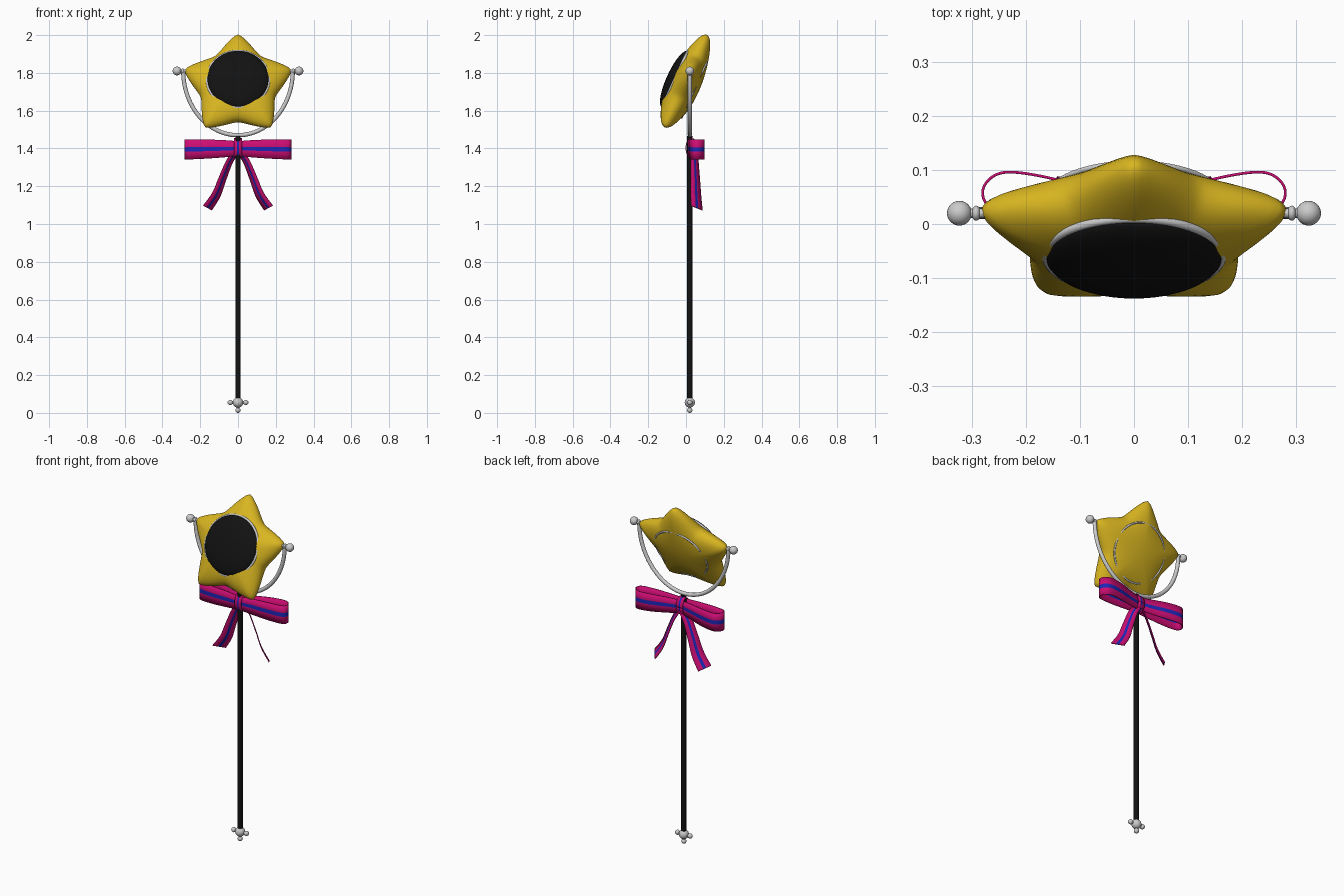
import bpy, bmesh
from math import sin, cos, pi, radians, sqrt, atan2
from mathutils import Vector, Matrix

if "Cube" in bpy.data.objects:
    bpy.data.objects.remove(bpy.data.objects["Cube"])


def material(name, rgb):
    m = bpy.data.materials.new(name)
    m.diffuse_color = (*rgb, 1)
    m.use_nodes = True
    m.node_tree.nodes["Principled BSDF"].inputs["Base Color"].default_value = m.diffuse_color
    return m


GOLD = material("gold", (0.70, 0.47, 0.015))
BLACK = material("black", (0.006, 0.006, 0.006))
PINK = material("pink", (0.60, 0.004, 0.17))
BLUE = material("blue", (0.012, 0.02, 0.48))

PY = 0.02                                    # depth of pole and yoke
TILT = Matrix.Translation((0, -0.012, 1.732)) @ Matrix.Rotation(radians(65.5), 4, 'X')


def finish(name, bm, mats=(), matrix=None):
    bmesh.ops.recalc_face_normals(bm, faces=bm.faces)
    for f in bm.faces:
        f.smooth = True
    me = bpy.data.meshes.new(name)
    bm.to_mesh(me)
    bm.free()
    for m in mats:
        me.materials.append(m)
    ob = bpy.data.objects.new(name, me)
    bpy.context.collection.objects.link(ob)
    if matrix:
        ob.matrix_world = matrix
    return ob


def ball(name, loc, r, scale=(1, 1, 1)):
    bm = bmesh.new()
    bmesh.ops.create_uvsphere(bm, u_segments=24, v_segments=14, radius=r)
    bmesh.ops.scale(bm, vec=scale, verts=bm.verts)
    bmesh.ops.translate(bm, vec=loc, verts=bm.verts)
    return finish(name, bm)


def tube(name, pts, r, mats=(), closed=False, matrix=None):
    cu = bpy.data.curves.new(name, 'CURVE')
    cu.dimensions = '3D'
    cu.bevel_depth, cu.bevel_resolution, cu.use_fill_caps = r, 4, True
    sp = cu.splines.new('POLY')
    sp.points.add(len(pts) - 1)
    for p, c in zip(sp.points, pts):
        p.co = (*c, 1)
    sp.use_cyclic_u = closed
    for m in mats:
        cu.materials.append(m)
    ob = bpy.data.objects.new(name, cu)
    bpy.context.collection.objects.link(ob)
    if matrix:
        ob.matrix_world = matrix
    return ob


def smooth_path(pts, n=8):
    """Catmull-Rom through points of any dimension."""
    p = [Vector(q) for q in [pts[0]] + pts + [pts[-1]]]
    out = []
    for a, b, c, d in zip(p, p[1:], p[2:], p[3:]):
        for i in range(n):
            t = i / n
            out.append((b * 2 + (c - a) * t + (a * 2 - b * 5 + c * 4 - d) * t * t
                        + (b * 3 - a - c * 3 + d) * t ** 3) / 2)
    return out + [p[-1]]


def ribbon(name, path, sides):
    """Striped band: three strips, the middle one blue."""
    bm = bmesh.new()
    rows = [[bm.verts.new(p + w * k) for k in (-1, -0.22, 0.22, 1)]
            for p, w in zip(path, sides)]
    for a, b in zip(rows, rows[1:]):
        for k in range(3):
            bm.faces.new((a[k], a[k + 1], b[k + 1], b[k])).material_index = int(k == 1)
    ob = finish(name, bm, (PINK, BLUE))
    mod = ob.modifiers.new("thickness", 'SOLIDIFY')
    mod.thickness, mod.offset = 0.005, 0
    return ob


# Puffy star: nested outlines, round in the middle and star shaped at the rim
def star_radius(a):
    step = pi / 5
    t = abs(((a - pi / 2 + step) % (2 * step)) - step) / step
    t = (sqrt(t * t + 0.003) - sqrt(0.003)) / (sqrt(1.003) - sqrt(0.003))
    return 0.208 + 0.088 * (1 - t) ** 1.7


SEG, RINGS = 120, 16
bm = bmesh.new()
loops = []
for j in range(1, 2 * RINGS):
    q = pi * j / (2 * RINGS)
    s, z = sin(q), 0.085 * cos(q)
    w = s * s
    loops.append([bm.verts.new((s * (w * star_radius(a) + (1 - w) * 0.238) * cos(a),
                                s * (w * star_radius(a) + (1 - w) * 0.238) * sin(a), z))
                  for a in (2 * pi * i / SEG for i in range(SEG))])
for a, b in zip(loops, loops[1:]):
    for i in range(SEG):
        bm.faces.new((a[i], a[i - 1], b[i - 1], b[i]))
for lp, z in ((loops[0], 0.085), (loops[-1], -0.085)):
    c = bm.verts.new((0, 0, z))
    for i in range(SEG):
        bm.faces.new((c, lp[i - 1], lp[i]))
finish("star_body", bm, (GOLD,), TILT)

# Dark domed face with its rim, and the thin rim on the back
bm = bmesh.new()
bmesh.ops.create_uvsphere(bm, u_segments=64, v_segments=24, radius=1)
bmesh.ops.scale(bm, vec=(0.163, 0.163, 0.043), verts=bm.verts)
bmesh.ops.translate(bm, vec=(0, 0.012, 0.058), verts=bm.verts)
finish("face_dome", bm, (BLACK,), TILT)


def circle(r, v, z):
    return [(r * cos(2 * pi * i / 72), v + r * sin(2 * pi * i / 72), z) for i in range(72)]


tube("face_rim", circle(0.163, 0.012, 0.056), 0.008, closed=True, matrix=TILT)
tube("back_rim", circle(0.163, 0.005, -0.060), 0.005, closed=True, matrix=TILT)

# Yoke holding the star, with pivots and end balls
tube("yoke", [(0.29 * cos(pi + pi * i / 48), PY, 1.81 + 0.34 * sin(pi + pi * i / 48))
              for i in range(49)], 0.011)
for side, sx in (("left", -1), ("right", 1)):
    tube("pivot_" + side, [(sx * 0.26, PY, 1.81), (sx * 0.32, PY, 1.81)], 0.009)
    ball("pivot_collar_" + side, (sx * 0.292, PY, 1.81), 0.014, (0.6, 1, 1))
    ball("pivot_ball_" + side, (sx * 0.323, PY, 1.81), 0.023)

# Pole and finial
tube("pole", [(0, PY, 0.06), (0, PY, 1.465)], 0.0145, (BLACK,))
ball("finial_ball", (0, PY, 0.055), 0.027)
for name, d in (("left", (-1, 0, 0)), ("right", (1, 0, 0)), ("bottom", (0, 0, -1))):
    c = Vector((0, PY, 0.055))
    tube("finial_stem_" + name, [c, c + Vector(d) * 0.04], 0.007)
    ball("finial_bead_" + name, c + Vector(d) * 0.041, 0.014)

# Bow loops and tails, mirrored left and right
LOOP = [(0, 0.012, 0.038), (0.08, 0.018, 0.046), (0.18, 0.022, 0.051), (0.262, 0.032, 0.053),
        (0.28, 0.058, 0.053), (0.265, 0.085, 0.053), (0.23, 0.096, 0.052),
        (0.16, 0.086, 0.050), (0.08, 0.064, 0.045), (0, 0.045, 0.038)]
TAIL = [(0.005, 0.045, 1.39), (0.045, 0.046, 1.33), (0.082, 0.05, 1.24),
        (0.115, 0.053, 1.155), (0.162, 0.057, 1.085)]
for side, sx in (("left", -1), ("right", 1)):
    sm = smooth_path(LOOP)
    ribbon("bow_loop_" + side, [Vector((sx * p.x, p.y, 1.4 - 0.02 * p.x)) for p in sm],
           [Vector((0, 0, p.z)) for p in sm])
    path = [Vector((sx * p.x, p.y, p.z)) for p in smooth_path(TAIL)]
    n = len(path) - 1
    ribbon("bow_tail_" + side, path,
           [Vector((sx * 0.022, -0.030, 0.012)) * (0.55 + 0.45 * i / n) for i in range(n + 1)])

# Knot band wrapped over the middle of the bow
ring = [Vector((0, 0.031 + 0.031 * cos(2 * pi * i / 32), 1.402 + 0.05 * sin(2 * pi * i / 32)))
        for i in range(33)]
ribbon("bow_knot", ring, [Vector((0.021, 0, 0))] * 33)
